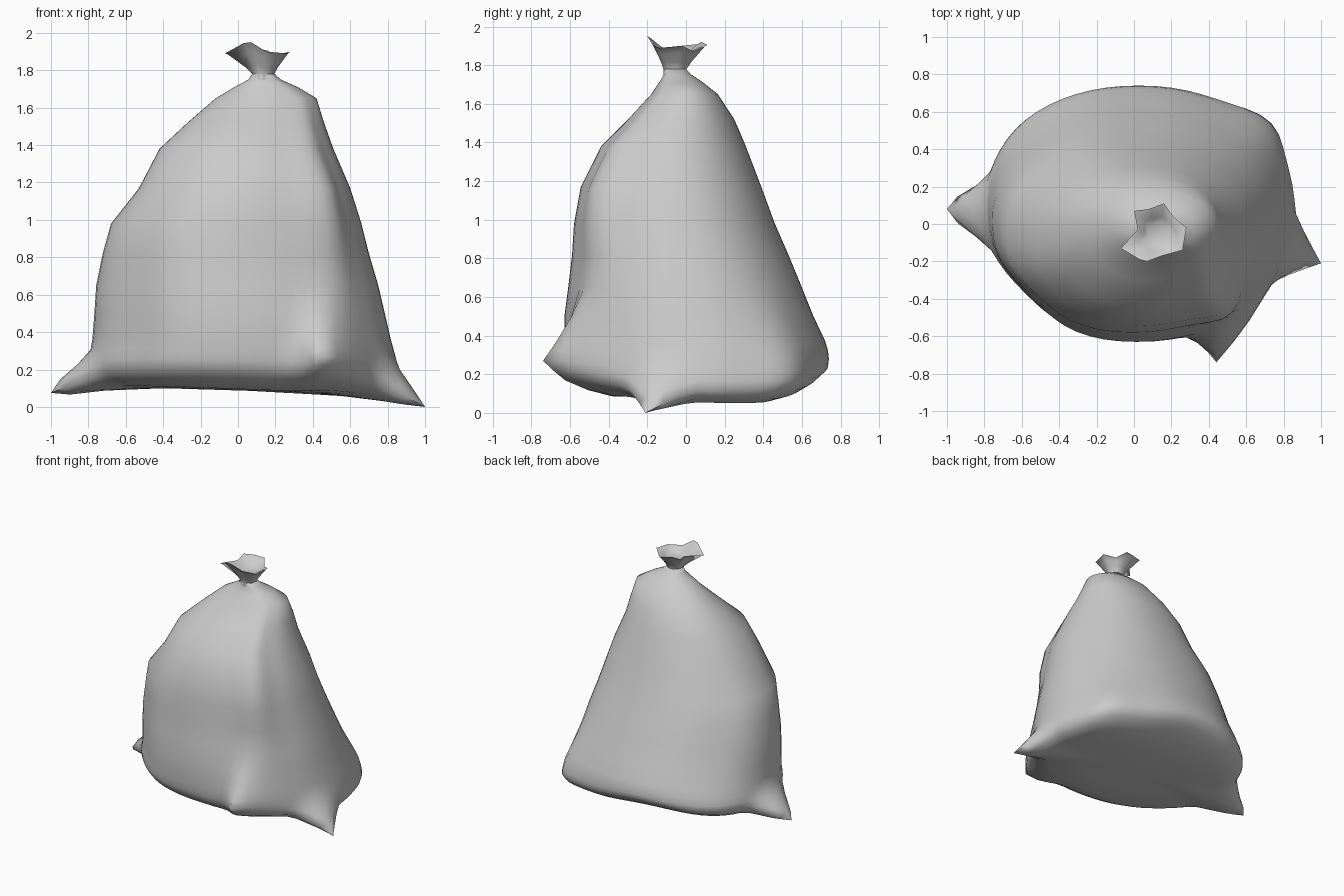
import bpy, bmesh, math
from mathutils import Vector

cube = bpy.data.objects.get("Cube")
if cube:
    bpy.data.objects.remove(cube)

grey = bpy.data.materials.new("plastic_grey")
grey.use_nodes = True
grey.diffuse_color = (0.6, 0.6, 0.6, 1)
grey.node_tree.nodes["Principled BSDF"].inputs["Base Color"].default_value = (0.6, 0.6, 0.6, 1)


def loft(name, rings, sculpt=None):
    """Skin a stack of rings and close both ends."""
    bm = bmesh.new()
    rows = [[bm.verts.new(p) for p in ring] for ring in rings]
    n = len(rows[0])
    for low, high in zip(rows, rows[1:]):
        for i in range(n):
            j = (i + 1) % n
            bm.faces.new((low[i], low[j], high[j], high[i]))
    for row in (rows[0], rows[-1]):
        centre = bm.verts.new(sum((v.co for v in row), Vector()) / n)
        for i in range(n):
            bm.faces.new((row[i], row[(i + 1) % n], centre))
    if sculpt:
        sculpt(bm)
    bmesh.ops.recalc_face_normals(bm, faces=bm.faces)
    mesh = bpy.data.meshes.new(name)
    bm.to_mesh(mesh)
    bm.free()
    mesh.materials.append(grey)
    obj = bpy.data.objects.new(name, mesh)
    bpy.context.collection.objects.link(obj)
    bpy.ops.object.select_all(action="DESELECT")
    obj.select_set(True)
    bpy.context.view_layer.objects.active = obj
    bpy.ops.object.shade_smooth_by_angle(angle=math.radians(80))
    return obj


def bump(x, centre, width):
    return math.exp(-((x - centre) / width) ** 2)


# Sack body: height, then the x and y extents of each ring
LEVELS = [
    (0.055, -0.40, 0.50, -0.22, 0.34),
    (0.055, -0.66, 0.76, -0.40, 0.51),
    (0.08, -0.74, 0.82, -0.50, 0.61),
    (0.12, -0.78, 0.86, -0.565, 0.68),
    (0.17, -0.80, 0.86, -0.605, 0.735),
    (0.22, -0.80, 0.85, -0.62, 0.74),
    (0.28, -0.79, 0.84, -0.625, 0.735),
    (0.35, -0.78, 0.82, -0.63, 0.72),
    (0.50, -0.77, 0.785, -0.63, 0.66),
    (0.65, -0.76, 0.75, -0.61, 0.60),
    (0.82, -0.725, 0.70, -0.59, 0.53),
    (0.98, -0.68, 0.66, -0.58, 0.46),
    (1.17, -0.53, 0.60, -0.545, 0.39),
    (1.38, -0.42, 0.51, -0.44, 0.31),
    (1.52, -0.27, 0.46, -0.30, 0.25),
    (1.65, -0.12, 0.42, -0.18, 0.165),
    (1.71, -0.02, 0.32, -0.14, 0.09),
    (1.75, 0.055, 0.23, -0.115, 0.03),
    (1.78, 0.075, 0.195, -0.115, 0.0),
]
SEGMENTS = 64
POWER = 2 / 2.15


def body_ring(z, x0, x1, y0, y1):
    ring = []
    for i in range(SEGMENTS):
        a = math.tau * i / SEGMENTS - math.pi
        c, s = math.cos(a), math.sin(a)
        mid, low = bump(z, 0.65, 0.5), bump(z, 0.15, 0.3)
        # Front left ridge
        r = 1 + (0.12 * bump(z, 1.15, 0.45) + 0.03 * low) * bump(a, -0.83, 0.22)
        # Slack front right side
        r -= (0.07 * mid + 0.02 * low) * bump(a, -2.45, 0.38)
        # Back corners, full at the foot and slack above it
        r += 0.08 * low * bump(a, 0.70, 0.25)
        r += (0.03 * low - 0.04 * mid) * bump(a, 2.36, 0.35)
        x = (x0 + x1) / 2 + (x1 - x0) / 2 * r * math.copysign(abs(c) ** POWER, c)
        y = (y0 + y1) / 2 + (y1 - y0) / 2 * r * math.copysign(abs(s) ** POWER, s)
        # The underside rises toward the right, the front and the middle of the back
        lift = 0.035 - 0.045 * x - 0.03 * y
        lift += 0.2 * max(0, y) ** 2 * bump(x, -0.1, 0.5)
        lift += 0.04 * bump(x, 0.62, 0.2) * bump(y, -0.5, 0.2)
        ring.append(Vector((x, y, z + lift * max(0, 1 - z / 0.45))))
    return ring


# Pulled corners: anchor on the body, tip, radius, vertical stiffness, bluntness
CORNERS = [
    ((-0.80, 0.05, 0.14), (-1.0, 0.08, 0.075), 0.24, 1.9, 1.25),
    ((0.86, -0.16, 0.09), (1.0, -0.21, 0.0), 0.22, 1.5, 1.0),
    ((0.48, -0.52, 0.27), (0.44, -0.74, 0.27), 0.27, 0.65, 1.0),
]


def pull_corners(bm):
    for anchor, tip, radius, stiff, blunt in CORNERS:
        near = min(bm.verts, key=lambda v: (v.co - Vector(anchor)).length)
        start = near.co.copy()
        shift = Vector(tip) - start
        for v in bm.verts:
            offset = v.co - start
            offset.z *= stiff
            w = max(0, 1 - offset.length / radius) ** 1.4
            v.co += shift * min(1, w * blunt)


loft("sack_body", [body_ring(*level) for level in LEVELS], pull_corners)

# Gathered neck and ruffled mouth above the tie
RIM = [(-0.07, -0.13, 1.89), (0.03, -0.19, 1.945), (0.07, -0.2, 1.95),
       (0.15, -0.17, 1.90), (0.26, -0.14, 1.89), (0.28, -0.02, 1.90),
       (0.21, 0.04, 1.87), (0.16, 0.11, 1.905), (0.08, 0.08, 1.92),
       (0.0, 0.07, 1.91), (0.02, -0.03, 1.90)]
KNOT = Vector((0.135, -0.057, 0))


def mouth_ring(blend, z):
    """Ring between a round neck and the ragged rim."""
    ring = []
    for p in RIM:
        out = Vector(p) - KNOT
        height = out.z
        out.z = 0
        flat = out.normalized() * 0.06
        q = KNOT + flat.lerp(out, blend)
        q.z = z + (height - z) * blend
        ring.append(q)
    return ring


loft("sack_mouth", [mouth_ring(0, 1.74), mouth_ring(0, 1.78),
                    mouth_ring(0.25, 1.79), mouth_ring(0.65, 1.80),
                    mouth_ring(0.9, 1.84), mouth_ring(1, 1.9),
                    mouth_ring(0.75, 1.88), mouth_ring(0.35, 1.85),
                    mouth_ring(0, 1.85)])
